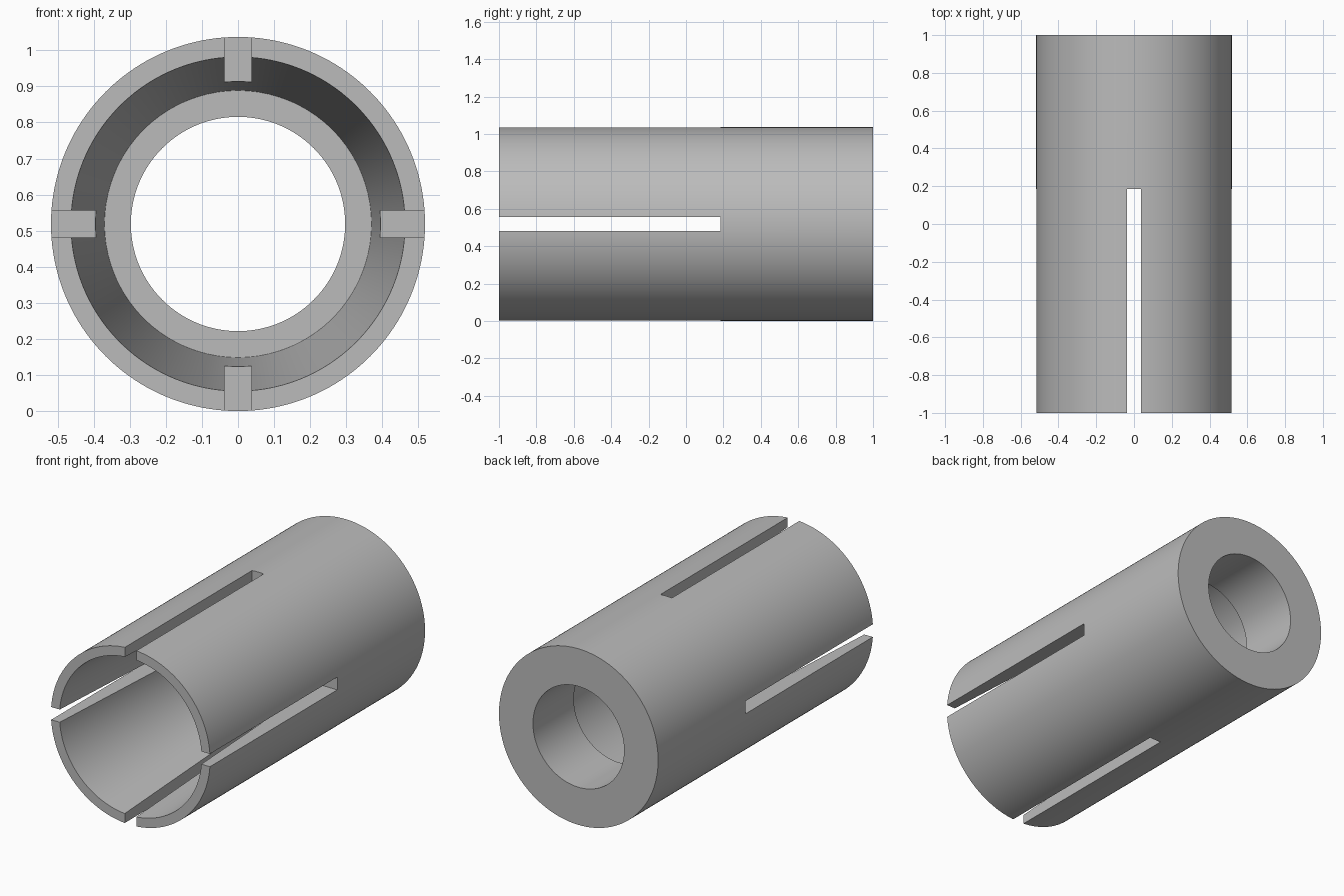
import bpy
import bmesh
from math import radians, tau
from mathutils import Matrix, Vector

cube = bpy.data.objects.get("Cube")
if cube:
    bpy.data.objects.remove(cube, do_unlink=True)

OUTER = 0.5185      # sleeve radius, also the height of its axis
SLOT_WIDTH = 0.075
SLOT_END = 0.185    # where the slots stop along y
SEGMENTS = 160

grey = bpy.data.materials.new("plain grey")
grey.use_nodes = True
colour = (0.5, 0.5, 0.5, 1)
grey.diffuse_color = colour
grey.node_tree.nodes["Principled BSDF"].inputs["Base Color"].default_value = colour


def add_object(name, bm):
    bmesh.ops.recalc_face_normals(bm, faces=bm.faces)
    mesh = bpy.data.meshes.new(name)
    bm.to_mesh(mesh)
    bm.free()
    mesh.materials.append(grey)
    obj = bpy.data.objects.new(name, mesh)
    bpy.context.collection.objects.link(obj)
    return obj


# Sleeve: closed (radius, y) profile turned about the y axis
profile = [
    (OUTER, -1), (OUTER, 1),        # outside wall
    (0.297, 1), (0.297, 0.62),      # back hole
    (0.37, 0.62), (0.463, -1),      # step and tapered bore
]
bm = bmesh.new()
verts = [bm.verts.new((r, y, 0)) for r, y in profile]
edges = [bm.edges.new((v, verts[i - 1])) for i, v in enumerate(verts)]
bmesh.ops.spin(bm, geom=verts + edges, cent=(0, 0, 0), axis=(0, 1, 0),
               angle=tau, steps=SEGMENTS, use_merge=True)
bmesh.ops.remove_doubles(bm, verts=bm.verts, dist=0.0001)
bmesh.ops.translate(bm, verts=bm.verts, vec=(0, 0, OUTER))
sleeve = add_object("slotted_sleeve", bm)
bpy.context.view_layer.objects.active = sleeve
sleeve.select_set(True)


# Slots: two crossing bars cut the front into four fingers
def cut_slot(name, size_x, size_z):
    front = -1.2
    bm = bmesh.new()
    place = (Matrix.Translation(Vector((0, (front + SLOT_END) / 2, OUTER)))
             @ Matrix.Diagonal((size_x, SLOT_END - front, size_z, 1)))
    bmesh.ops.create_cube(bm, size=1, matrix=place)
    cutter = add_object(name, bm)
    cutter.hide_render = True
    cut = sleeve.modifiers.new(name, "BOOLEAN")
    cut.operation = "DIFFERENCE"
    cut.solver = "EXACT"
    cut.object = cutter
    bpy.ops.object.modifier_apply(modifier=cut.name)
    bpy.data.objects.remove(cutter, do_unlink=True)


cut_slot("upright_slot", SLOT_WIDTH, 1.4)
cut_slot("level_slot", 1.4, SLOT_WIDTH)

# Smooth round walls with crisp rims
bpy.ops.object.shade_smooth_by_angle(angle=radians(30))
